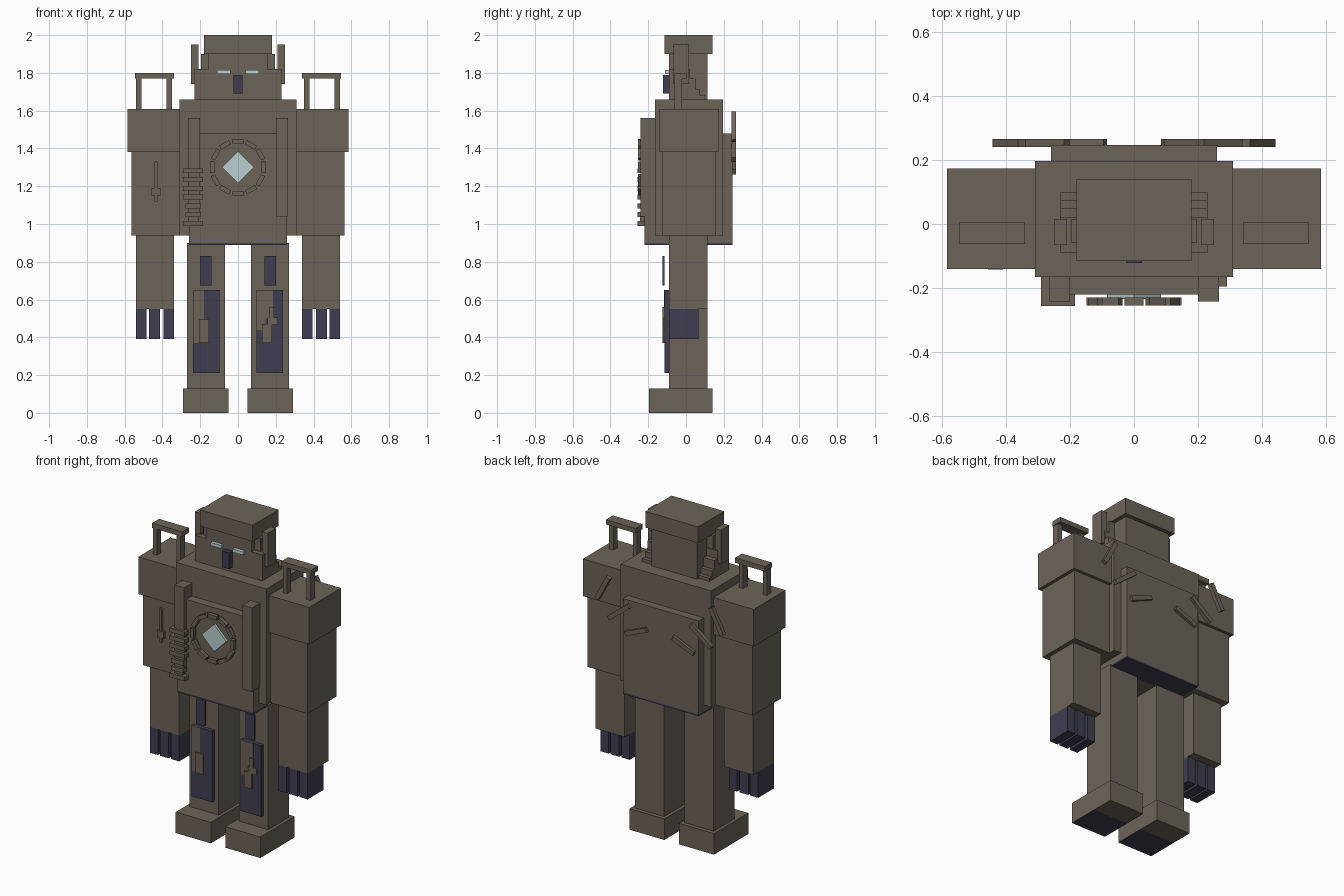
import bpy, bmesh, math
from mathutils import Matrix, Vector

cube = bpy.data.objects.get("Cube")
if cube:
    bpy.data.objects.remove(cube, do_unlink=True)


def make_material(name, rgb):
    m = bpy.data.materials.new(name)
    m.use_nodes = True
    col = (*rgb, 1.0)
    m.diffuse_color = col
    m.node_tree.nodes["Principled BSDF"].inputs["Base Color"].default_value = col
    return m


STONE = make_material("grey brown", (0.15, 0.127, 0.098))
DARK = make_material("dark slate", (0.051, 0.048, 0.083))
GLOW = make_material("pale cyan", (0.485, 0.62, 0.62))


def add_object(name, bm, mat):
    me = bpy.data.meshes.new(name)
    bmesh.ops.recalc_face_normals(bm, faces=bm.faces)
    bm.to_mesh(me)
    bm.free()
    me.materials.append(mat)
    ob = bpy.data.objects.new(name, me)
    bpy.context.collection.objects.link(ob)
    return ob


def box(name, x, y, z, mat=STONE, turn=0.0):
    """Box from (min, max) ranges, optionally turned about its own y axis."""
    size = [b - a for a, b in (x, y, z)]
    mid = Vector([(a + b) / 2 for a, b in (x, y, z)])
    bm = bmesh.new()
    bmesh.ops.create_cube(bm, size=1, matrix=Matrix.Translation(mid)
                          @ Matrix.Rotation(turn, 4, 'Y') @ Matrix.Diagonal((*size, 1)))
    return add_object(name, bm, mat)


def pair(name, x, y, z, mat=STONE, turn=0.0):
    """The same box on the left (+x) and right (-x)."""
    box("left_" + name, x, y, z, mat, turn)
    box("right_" + name, (-x[1], -x[0]), y, z, mat, -turn)


# Head
box("cap", (-.18, .18), (-.115, .14), (1.90, 2.0))
box("head", (-.155, .155), (-.09, .115), (1.66, 1.90))
box("face", (-.23, .23), (-.09, .02), (1.66, 1.82))
for i, (y0, y1, top) in enumerate([(.02, .05, 1.77), (.05, .075, 1.715), (.075, .10, 1.68)]):
    pair(f"head_step_{i + 1}", (.15, .23), (y0, y1), (1.66, top))
pair("ear_block", (.15, .195), (-.06, .015), (1.82, 1.90))
pair("ear_post", (.21, .25), (-.065, .015), (1.74, 1.95))
pair("eye", (.04, .11), (-.11, -.09), (1.795, 1.815), GLOW)
box("nose", (-.025, .025), (-.122, -.09), (1.69, 1.79), DARK)

# Torso with front and back plates
box("torso", (-.31, .31), (-.165, .197), (.94, 1.66))
box("chest_plate", (-.26, .26), (-.22, -.10), (.90, 1.48))
box("back_plate", (-.26, .26), (.10, .247), (.90, 1.48))
box("torso_core", (-.26, .26), (-.10, .10), (.89, .95))
box("chest_plate_trim", (-.26, .26), (-.22, -.10), (.89, .90), DARK)
box("back_plate_trim", (-.26, .26), (.10, .247), (.89, .90), DARK)

# Chest straps and the coil on the right one
pair("chest_strap", (.20, .265), (-.242, -.165), (1.04, 1.56))
for i in range(7):
    z = .99 + i * .0465
    inset = .012 if i in (2, 1) else 0
    box(f"coil_{i + 1}", (-.29 + inset, -.185 - inset), (-.257, -.165), (z, z + .026))
box("coil_core", (-.265, -.21), (-.243, -.165), (.99, 1.05))

# Glowing diamond and the broken ring around it
r = .06
box("chest_diamond", (-r, r), (-.235, -.21), (1.30 - r, 1.30 + r), GLOW, math.pi / 4)
for i in range(12):
    a = i * math.tau / 12
    cx, cz = .137 * math.sin(a), 1.30 + .137 * math.cos(a)
    box(f"ring_segment_{i + 1}", (cx - .03, cx + .03), (-.255, -.23),
        (cz - .012, cz + .012), STONE, a)

# Arms, shoulder handles and fingers
pair("shoulder", (.30, .585), (-.14, .173), (1.38, 1.61))
pair("upper_arm", (.305, .565), (-.125, .155), (.94, 1.38))
pair("forearm", (.34, .54), (-.09, .115), (.55, .94))
pair("handle_bar", (.34, .545), (-.062, .006), (1.77, 1.80))
for n, x in (("inner", (.35, .378)), ("outer", (.512, .54))):
    pair(f"{n}_handle_post", x, (-.062, -.02), (1.61, 1.77))
for i, x in enumerate([(.34, .395), (.412, .472), (.485, .54)]):
    pair(f"finger_{i + 1}", x, (-.09, .065), (.39, .55), DARK)

# Small key shape on the right arm
box("key_shaft", (-.441, -.425), (-.14, -.12), (1.12, 1.33))
box("key_cross", (-.457, -.410), (-.142, -.12), (1.15, 1.19))

# Rods fanned across the back
for i, (x0, z0, x1, z1) in enumerate([(.35, 1.59, .43, 1.44), (.21, 1.45, .35, 1.34),
                                      (.09, 1.335, .235, 1.275)]):
    half = math.hypot(x1 - x0, z1 - z0) / 2
    cx, cz = (x0 + x1) / 2, (z0 + z1) / 2
    pair(f"back_rod_{i + 1}", (cx - half, cx + half), (.24, .265),
         (cz - .014, cz + .014), STONE, math.atan2(z0 - z1, x1 - x0))

# Legs and feet, with a dark front half under each sole
pair("leg", (.07, .27), (-.09, .115), (.13, .90))
pair("foot", (.05, .29), (-.195, .14), (.003, .13))
pair("sole_front", (.05, .29), (-.195, .0), (0, .003), DARK)
pair("sole_back", (.05, .29), (.0, .14), (0, .003))

# Leg plates with worn patches
pair("thigh_plate", (.14, .20), (-.125, -.113), (.675, .83), DARK)
pair("shin_plate", (.097, .238), (-.113, -.088), (.21, .65), DARK)
patches = [  # x range, z range, front y
    (-.238, -.18, .48, .65, -.116), (-.238, -.207, .37, .48, -.116),
    (-.207, -.153, .37, .495, -.125),
    (.097, .185, .50, .65, -.116), (.097, .145, .44, .50, -.116),
    (.127, .18, .37, .47, -.125), (.155, .213, .465, .505, -.125), (.165, .19, .50, .56, -.125)]
for i, (x0, x1, z0, z1, y) in enumerate(patches):
    box(f"shin_patch_{i + 1}", (x0, x1), (y, y + .008 if y < -.12 else -.11), (z0, z1))
